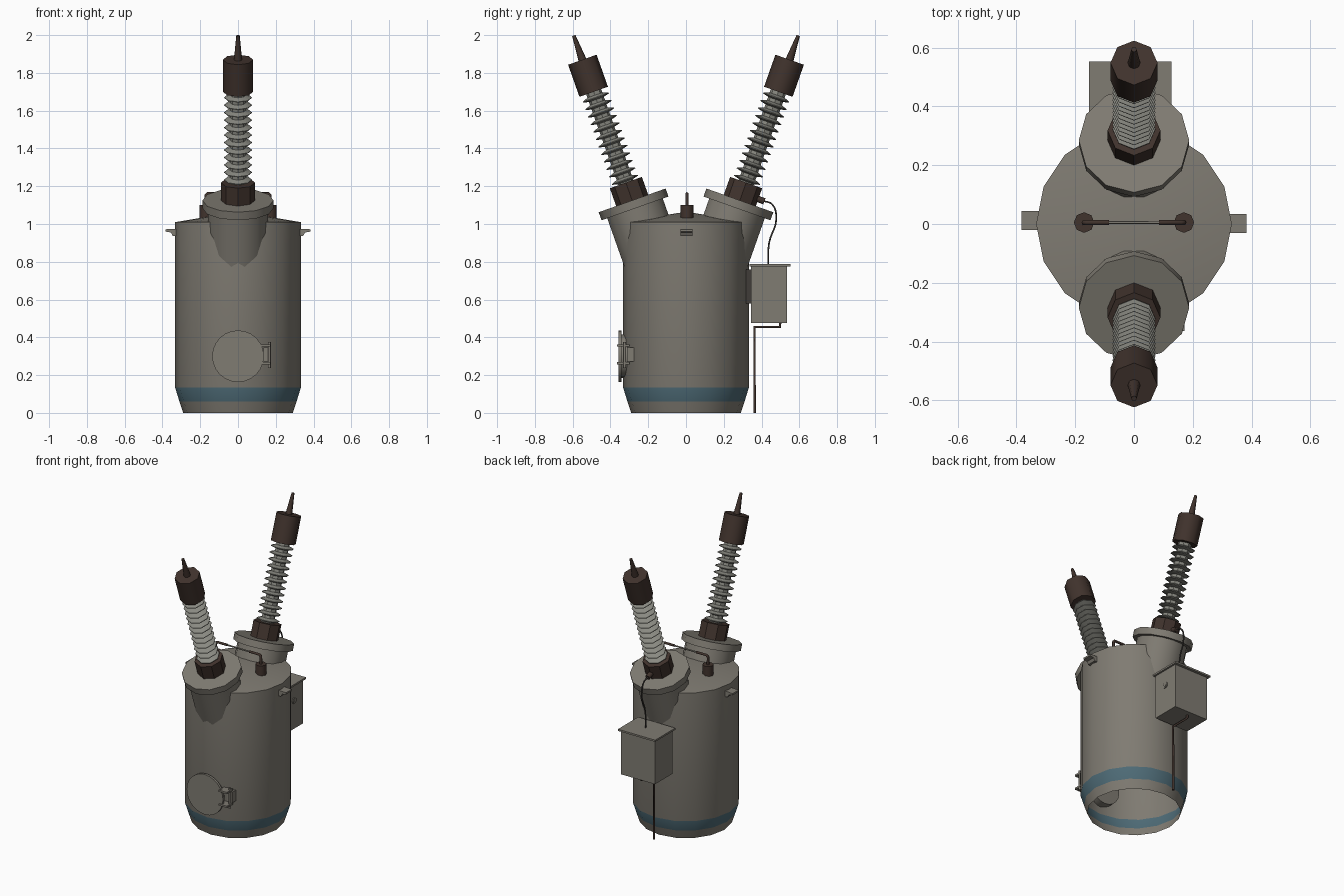
import bpy, bmesh, math
from mathutils import Matrix, Vector

if "Cube" in bpy.data.objects:
    bpy.data.objects.remove(bpy.data.objects["Cube"])


def material(name, rgb):
    m = bpy.data.materials.new(name)
    m.diffuse_color = (*rgb, 1)
    m.use_nodes = True
    m.node_tree.nodes["Principled BSDF"].inputs["Base Color"].default_value = m.diffuse_color
    return m


GREY = material("warm grey paint", (0.215, 0.20, 0.17))
BROWN = material("dark brown", (0.052, 0.033, 0.026))
BLUE = material("blue stripe", (0.075, 0.145, 0.18))
PORCELAIN = material("insulator grey", (0.25, 0.25, 0.22))
DARK = material("cable dark grey", (0.05, 0.045, 0.04))


def finish(bm, name, mat, angle=None, fix=True):
    if fix:
        bmesh.ops.recalc_face_normals(bm, faces=bm.faces)
    me = bpy.data.meshes.new(name)
    bm.to_mesh(me)
    bm.free()
    ob = bpy.data.objects.new(name, me)
    bpy.context.collection.objects.link(ob)
    me.materials.append(mat)
    if angle:
        bpy.ops.object.select_all(action='DESELECT')
        ob.select_set(True)
        bpy.context.view_layer.objects.active = ob
        bpy.ops.object.shade_smooth_by_angle(angle=math.radians(angle))
    return ob


def revolve(name, profile, sides, mat, matrix=Matrix(), angle=50):
    """Spin a bottom-to-top (radius, height) profile round the local z axis."""
    bm = bmesh.new()
    rings = [[bm.verts.new((r * math.cos(2 * math.pi * i / sides),
                            r * math.sin(2 * math.pi * i / sides), h))
              for i in range(sides)] for r, h in profile]
    for a, b in zip(rings, rings[1:]):
        for i in range(sides):
            j = (i + 1) % sides
            bm.faces.new((a[i], a[j], b[j], b[i]))
    bmesh.ops.remove_doubles(bm, verts=bm.verts, dist=1e-5)
    bmesh.ops.transform(bm, matrix=matrix, verts=bm.verts)
    return finish(bm, name, mat, angle, fix=False)


def cylinder(name, p, q, r, mat, sides=8, r2=None):
    p, q = Vector(p), Vector(q)
    d = q - p
    rot = d.to_track_quat('Z', 'Y').to_matrix().to_4x4()
    r2 = r if r2 is None else r2
    return revolve(name, [(0, 0), (r, 0), (r2, d.length), (0, d.length)], sides, mat,
                   Matrix.Translation(p) @ rot)


def box(name, lo, hi, mat):
    bm = bmesh.new()
    bmesh.ops.create_cube(bm, size=1)
    for v in bm.verts:
        v.co = [l + (h - l) * (c + 0.5) for l, h, c in zip(lo, hi, v.co)]
    return finish(bm, name, mat)


def tube(name, pts, r, mat, smooth=False):
    cu = bpy.data.curves.new(name, 'CURVE')
    cu.dimensions = '3D'
    cu.bevel_depth = r
    cu.bevel_resolution = 1
    cu.resolution_u = 5
    cu.use_fill_caps = True
    if smooth:
        sp = cu.splines.new('BEZIER')
        sp.bezier_points.add(len(pts) - 1)
        for bp, p in zip(sp.bezier_points, pts):
            bp.co = p
            bp.handle_left_type = bp.handle_right_type = 'AUTO'
    else:
        sp = cu.splines.new('POLY')
        sp.points.add(len(pts) - 1)
        for sp_p, p in zip(sp.points, pts):
            sp_p.co = (*p, 1)
    cu.materials.append(mat)
    ob = bpy.data.objects.new(name, cu)
    bpy.context.collection.objects.link(ob)
    bpy.ops.object.select_all(action='DESELECT')
    ob.select_set(True)
    bpy.context.view_layer.objects.active = ob
    bpy.ops.object.convert(target='MESH')


# Tank shell, open underneath, with a blue stripe and shallow conical roof
tank = revolve("tank", [(0.29, 0), (0.31, 0.06), (0.333, 0.135), (0.333, 1.01), (0, 1.065)],
               16, GREY, angle=40)
tank.data.materials.append(BLUE)
for f in tank.data.polygons:
    f.material_index = int(0.06 < f.center.z < 0.135)

# Two tilted turrets with bushings
TILT = math.radians(19.5)
sheds = [(0.042, 0.09)]
for k in range(12):
    s = 0.105 + k * 0.042
    sheds += [(0.042, s), (0.073, s + 0.008), (0.073, s + 0.012), (0.042, s + 0.024)]
sheds.append((0.042, 0.62))
for side, sign in (("back", 1), ("front", -1)):
    m = (Matrix.Translation((0, 0.285 * sign, 1.125))
         @ Matrix.Rotation(-TILT * sign, 4, 'X'))
    revolve(side + "_turret", [(0.16, -0.33), (0.16, -0.03)], 14, GREY, m)
    revolve(side + "_turret_flange", [(0.15, -0.045), (0.188, -0.045), (0.188, 0), (0, 0)],
            12, GREY, m)
    revolve(side + "_bushing_collar", [(0.09, -0.005), (0.09, 0.1), (0, 0.1)], 8, BROWN, m, 30)
    revolve(side + "_insulator", sheds, 8, PORCELAIN, m, 30)
    revolve(side + "_bushing_cap", [(0, 0.61), (0.08, 0.61), (0.08, 0.79), (0, 0.79)],
            8, BROWN, m, 50)
    revolve(side + "_terminal_spike", [(0.022, 0.785), (0.009, 0.926), (0, 0.926)],
            8, BROWN, m, 50)

# Roof posts and linking rod
for n, x in (("left", -0.17), ("right", 0.17)):
    cylinder(n + "_roof_post", (x, 0.005, 1.02), (x, 0.005, 1.1), 0.035, BROWN)
    tube(n + "_rod_end", [(x, 0.005, 1.09), (x, 0.005, 1.15), (x * 0.94, 0.005, 1.16),
                          (x * 0.5, 0.005, 1.16)], 0.009, BROWN)
tube("link_rod", [(-0.1, 0.005, 1.16), (0.1, 0.005, 1.16)], 0.005, GREY)

# Lifting lugs: shelf with a gusset below
for n, s in (("left", -1), ("right", 1)):
    y0 = -0.03 if s > 0 else -0.02
    bm = bmesh.new()
    prof = [(0.31, 0.975), (0.383, 0.972), (0.383, 0.96), (0.355, 0.955), (0.345, 0.937), (0.31, 0.935)]
    face = bm.faces.new([bm.verts.new((s * x, y0, z)) for x, z in prof])
    ext = bmesh.ops.extrude_face_region(bm, geom=[face])
    bmesh.ops.translate(bm, vec=(0, 0.064, 0),
                        verts=[g for g in ext["geom"] if isinstance(g, bmesh.types.BMVert)])
    bm.faces.new([v for v in reversed(bm.verts[:] [:6])]) if len(bm.faces) < 8 else None
    finish(bm, n + "_lifting_lug", GREY)

# Manhole neck, cover and hinge on the front
cylinder("manhole_neck", (0, -0.28, 0.3), (0, -0.345, 0.3), 0.115, GREY, 20)
cylinder("manhole_cover", (0, -0.342, 0.3), (0, -0.358, 0.3), 0.137, GREY, 24)
cylinder("hinge_pin", (0.166, -0.325, 0.238), (0.166, -0.325, 0.375), 0.008, GREY)
box("hinge_block", (0.135, -0.312, 0.272), (0.176, -0.27, 0.345), GREY)
for n, z in (("lower", 0.263), ("upper", 0.357)):
    box(n + "_hinge_arm", (0.11, -0.365, z - 0.006), (0.172, -0.3, z + 0.006), GREY)

# Control cabinet on the back
box("cabinet", (-0.14, 0.345, 0.475), (0.115, 0.535, 0.777), GREY)
box("cabinet_lid", (-0.154, 0.335, 0.775), (0.127, 0.553, 0.787), GREY)
box("cabinet_mount", (-0.1, 0.3, 0.58), (0.08, 0.346, 0.76), DARK)
cylinder("cabinet_side_port", (0.11, 0.44, 0.668), (0.12, 0.44, 0.668), 0.021, GREY, 12)
cylinder("cabinet_port_centre", (0.115, 0.44, 0.668), (0.123, 0.44, 0.668), 0.014, GREY, 12)

# Conduit below the cabinet and cable above it
tube("conduit", [(-0.012, 0.498, 0.48), (-0.012, 0.498, 0.455), (-0.012, 0.363, 0.455),
                 (-0.012, 0.363, 0.0)], 0.008, BROWN)
cylinder("cable_gland", (0, 0.36, 1.14), (0, 0.415, 1.12), 0.017, BROWN)
tube("cable", [(0, 0.41, 1.122), (0, 0.455, 1.105), (0, 0.478, 1.03), (0, 0.44, 0.9),
               (0, 0.435, 0.78)], 0.005, DARK, smooth=True)
